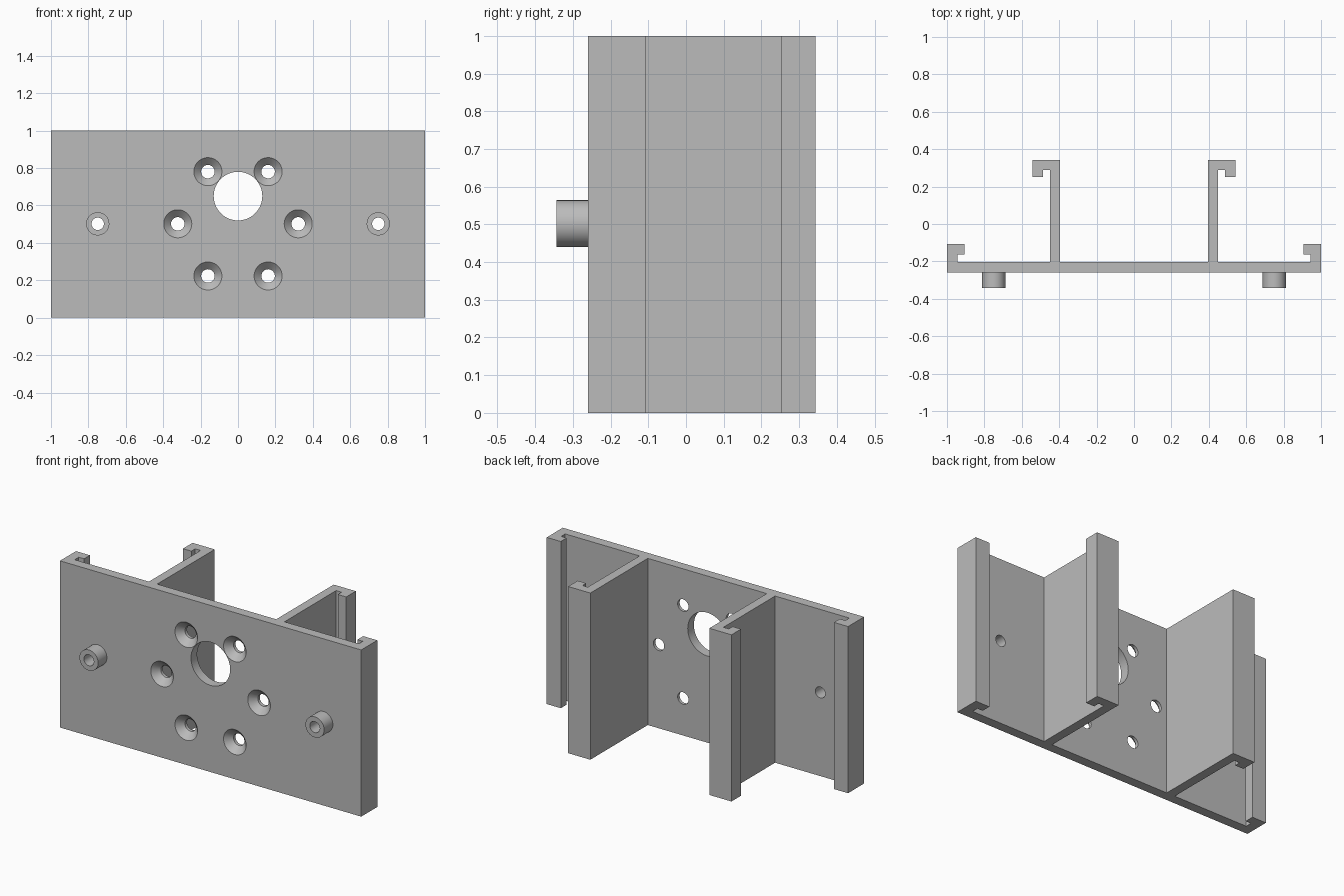
import bpy, bmesh, math

if "Cube" in bpy.data.objects:
    bpy.data.objects.remove(bpy.data.objects["Cube"])

FRONT, PLATE_BACK, BACK, BOSS_END = -0.26, -0.202, 0.343, -0.343
HEIGHT = 1.0
SEGMENTS = 48

grey = bpy.data.materials.new("plain grey")
grey.use_nodes = True
GREY = (0.5, 0.5, 0.5, 1)
grey.diffuse_color = GREY
grey.node_tree.nodes["Principled BSDF"].inputs["Base Color"].default_value = GREY


def make_object(name, bm):
    bmesh.ops.recalc_face_normals(bm, faces=bm.faces)
    mesh = bpy.data.meshes.new(name)
    bm.to_mesh(mesh)
    bm.free()
    mesh.materials.append(grey)
    obj = bpy.data.objects.new(name, mesh)
    bpy.context.collection.objects.link(obj)
    return obj


def lathe(name, x, z, profile, closed):
    """Turn (radius, y) points about an axis along y; closed loops the profile, else ends are capped."""
    bm = bmesh.new()
    rings = []
    for r, y in profile:
        angles = [math.tau * i / SEGMENTS for i in range(SEGMENTS)]
        rings.append([bm.verts.new((x + r * math.cos(a), y, z + r * math.sin(a))) for a in angles])
    pairs = list(zip(rings, rings[1:]))
    if closed:
        pairs.append((rings[-1], rings[0]))
    else:
        bm.faces.new(rings[0])
        bm.faces.new(rings[-1])
    for a, b in pairs:
        for i in range(SEGMENTS):
            j = (i + 1) % SEGMENTS
            bm.faces.new((a[i], a[j], b[j], b[i]))
    return make_object(name, bm)


def select_only(obj):
    bpy.ops.object.select_all(action='DESELECT')
    obj.select_set(True)
    bpy.context.view_layer.objects.active = obj


# Extruded channel: half of the outline, mirrored across x
half = [
    (1, FRONT), (1, -0.108), (0.907, -0.108), (0.907, -0.163), (0.943, -0.163), (0.943, PLATE_BACK),
    (0.45, PLATE_BACK), (0.45, 0.288), (0.486, 0.288), (0.486, 0.252),
    (0.542, 0.252), (0.542, BACK), (0.395, BACK), (0.395, PLATE_BACK),
]
outline = half + [(-x, y) for x, y in reversed(half)]
bm = bmesh.new()
base = bm.faces.new([bm.verts.new((x, y, 0)) for x, y in outline])
top = bmesh.ops.extrude_face_region(bm, geom=[base])["geom"]
bmesh.ops.translate(bm, vec=(0, 0, HEIGHT), verts=[v for v in top if isinstance(v, bmesh.types.BMVert)])
if base.is_valid and len(base.link_loops if hasattr(base, "link_loops") else []) == 0:
    bm.normal_update()
channel = make_object("mounting_channel", bm)

# Cutters: central opening, ring of countersunk holes, bores behind the bosses
OUT, IN = FRONT - 0.02, PLATE_BACK + 0.02
cutters = [lathe("opening_cutter", 0, 0.65, [(0.13, OUT), (0.13, IN)], False)]
for k in range(6):
    a = math.tau * k / 6
    cutters.append(lathe("countersink_cutter", 0.322 * math.cos(a), 0.502 + 0.322 * math.sin(a),
                         [(0.095, OUT), (0.075, FRONT), (0.036, FRONT + 0.039), (0.036, IN)], False))
for side in (-1, 1):
    cutters.append(lathe("bore_cutter", side * 0.75, 0.502, [(0.033, OUT), (0.033, IN)], False))

for cutter in cutters:
    cutter.hide_render = True
    cut = channel.modifiers.new("hole", 'BOOLEAN')
    cut.operation = 'DIFFERENCE'
    cut.solver = 'EXACT'
    cut.object = cutter
    select_only(channel)
    bpy.ops.object.modifier_apply(modifier=cut.name)
for cutter in cutters:
    bpy.data.objects.remove(cutter)

# Hollow bosses on the front face
bosses = []
for side, name in ((1, "left_boss"), (-1, "right_boss")):
    bosses.append(lathe(name, side * 0.75, 0.502,
                        [(0.062, FRONT), (0.062, BOSS_END), (0.033, BOSS_END), (0.033, FRONT)], True))

# Smooth round walls, crisp edges
for obj in [channel] + bosses:
    select_only(obj)
    bpy.ops.object.shade_smooth_by_angle(angle=math.radians(30))
